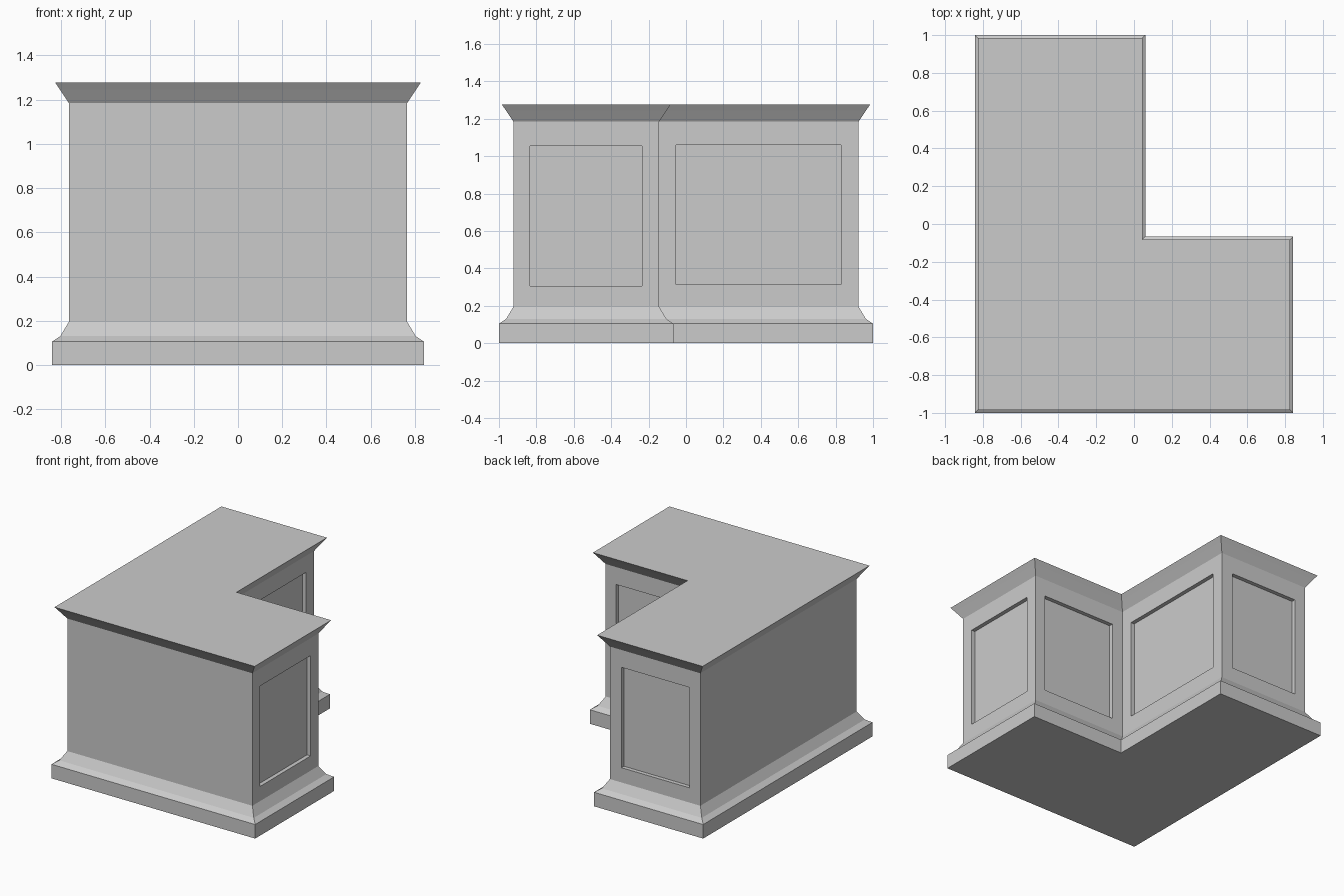
import bpy, bmesh

if "Cube" in bpy.data.objects:
    bpy.data.objects.remove(bpy.data.objects["Cube"])

# Wall footprint corners with outward miter direction: x, y, sx, sy
WX, WY, IX, IY = 0.765, 0.923, -0.017, -0.144
CORNERS = [(-WX, -WY, -1, -1), (WX, -WY, 1, -1), (WX, IY, 1, 1),
           (IX, IY, 1, 1), (IX, WY, 1, 1), (-WX, WY, -1, 1)]

# Moulding profile: outward offset, height
PROFILE = [(0.077, 0), (0.077, 0.105), (0.039, 0.13), (0, 0.195),
           (0, 1.185), (0.04, 1.245), (0.062, 1.277)]

DEPTH = 0.03    # panel recess


def make_object(name, bm):
    bmesh.ops.recalc_face_normals(bm, faces=bm.faces)
    mesh = bpy.data.meshes.new(name)
    bm.to_mesh(mesh)
    bm.free()
    obj = bpy.data.objects.new(name, mesh)
    bpy.context.collection.objects.link(obj)
    return obj


# L-shaped counter: profile carried around the footprint
bm = bmesh.new()
rings = [[bm.verts.new((x + sx * o, y + sy * o, z)) for x, y, sx, sy in CORNERS]
         for o, z in PROFILE]
n = len(CORNERS)
for low, high in zip(rings, rings[1:]):
    for i in range(n):
        j = (i + 1) % n
        bm.faces.new((low[i], low[j], high[j], high[i]))
bm.faces.new(rings[0])
bm.faces.new(rings[-1])
counter = make_object("counter", bm)

# Recessed panels on the two end walls and the two inner walls
# facing axis, wall position, span along the wall, height span
PANELS = [("x", WX, (-0.833, -0.235), (0.305, 1.055)),
          ("x", IX, (-0.053, 0.83), (0.315, 1.061)),
          ("y", IY, (0.073, 0.68), (0.305, 1.055)),
          ("y", WY, (-0.675, -0.112), (0.305, 1.055))]
bm = bmesh.new()
for axis, wall, span, height in PANELS:
    across = (wall - DEPTH, wall + DEPTH)
    xs, ys = (across, span) if axis == "x" else (span, across)
    verts = bmesh.ops.create_cube(bm, size=1)["verts"]
    for v in verts:
        v.co = (xs[v.co.x > 0], ys[v.co.y > 0], height[v.co.z > 0])
cutter = make_object("panel_cutter", bm)
cutter.hide_render = True

cut = counter.modifiers.new("panels", "BOOLEAN")
cut.operation = "DIFFERENCE"
cut.solver = "EXACT"
cut.object = cutter
bpy.context.view_layer.objects.active = counter
bpy.ops.object.modifier_apply(modifier=cut.name)
bpy.data.objects.remove(cutter)
